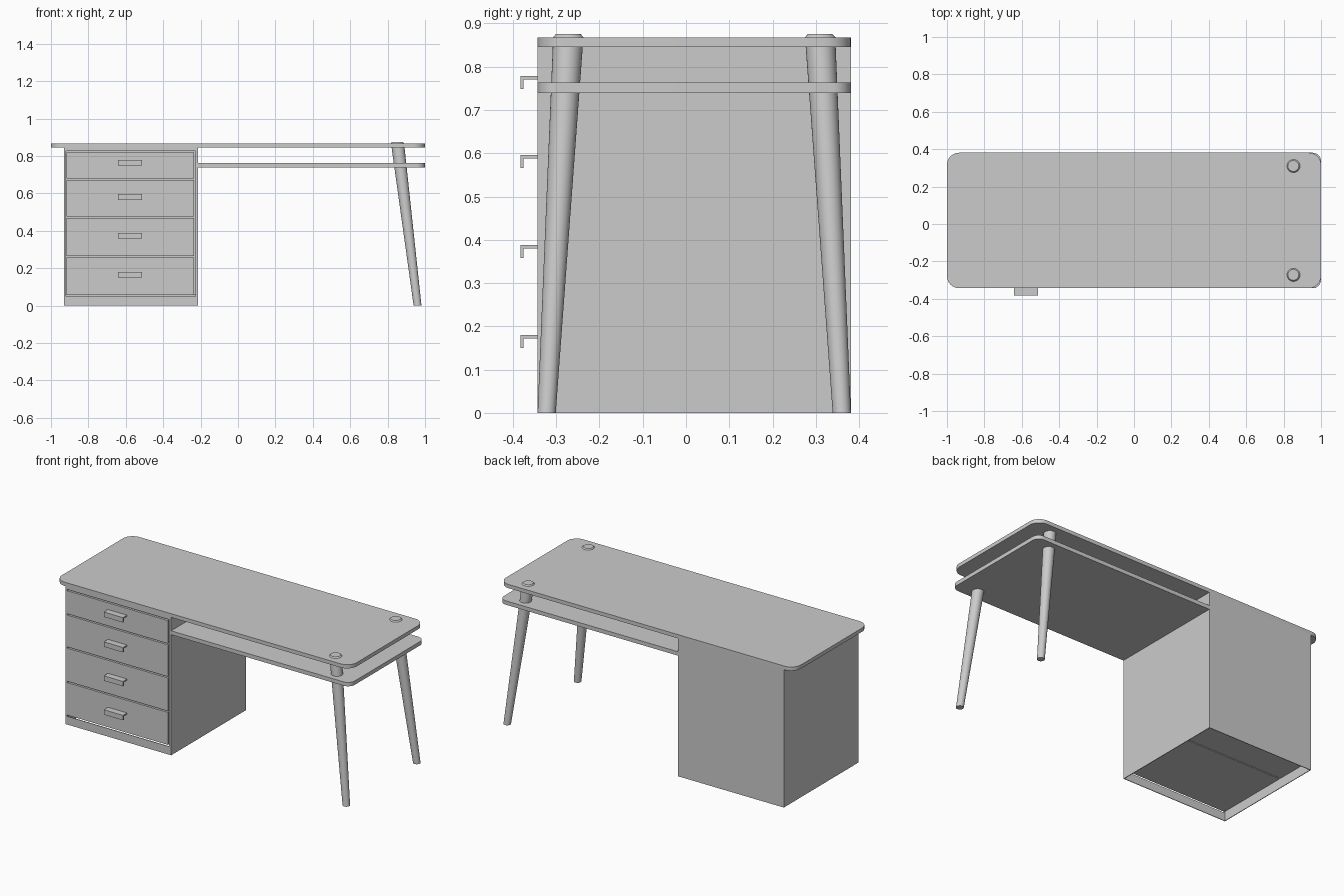
import bpy, bmesh, math
from mathutils import Matrix, Vector

cube = bpy.data.objects.get("Cube")
if cube:
    bpy.data.objects.remove(cube, do_unlink=True)

grey = bpy.data.materials.new("plain grey")
grey.use_nodes = True
grey.diffuse_color = (0.6, 0.6, 0.6, 1)
grey.node_tree.nodes["Principled BSDF"].inputs["Base Color"].default_value = (0.6, 0.6, 0.6, 1)

FRONT, BACK = -0.343, 0.381
MID_Y = (FRONT + BACK) / 2
LEFT, RIGHT, TOP = -0.93, -0.213, 0.845      # cabinet extents
WALL, REVEAL = 0.004, 0.02


def finish(name, bm, smooth=False):
    bmesh.ops.recalc_face_normals(bm, faces=bm.faces)
    mesh = bpy.data.meshes.new(name)
    bm.to_mesh(mesh)
    bm.free()
    mesh.materials.append(grey)
    obj = bpy.data.objects.new(name, mesh)
    bpy.context.collection.objects.link(obj)
    bpy.ops.object.select_all(action='DESELECT')
    obj.select_set(True)
    bpy.context.view_layer.objects.active = obj
    if smooth:
        bpy.ops.object.shade_smooth_by_angle(angle=math.radians(30))
    return obj


def box(name, x, y, z):
    bm = bmesh.new()
    size = [b - a for a, b in (x, y, z)]
    centre = [(a + b) / 2 for a, b in (x, y, z)]
    bmesh.ops.create_cube(bm, size=1, matrix=Matrix.Translation(centre) @ Matrix.Diagonal((*size, 1)))
    return finish(name, bm)


def extrude_outline(name, points, axis, depth, smooth=False):
    bm = bmesh.new()
    face = bm.faces.new([bm.verts.new(p) for p in points])
    grown = bmesh.ops.extrude_face_region(bm, geom=[face])["geom"]
    verts = [v for v in grown if isinstance(v, bmesh.types.BMVert)]
    bmesh.ops.translate(bm, verts=verts, vec=Vector(axis) * depth)
    return finish(name, bm, smooth)


def board(name, x0, x1, z0, z1, radius, round_left):
    """Flat board with rounded corners, square at the left end if wanted."""
    points = []
    corners = [(x1, BACK, 0, True), (x0, BACK, 90, round_left),
               (x0, FRONT, 180, round_left), (x1, FRONT, 270, True)]
    for cx, cy, start, rounded in corners:
        if not rounded:
            points.append((cx, cy, z0))
            continue
        ox = cx - math.copysign(radius, cx)
        oy = cy - math.copysign(radius, cy)
        for i in range(11):
            a = math.radians(start + 9 * i)
            points.append((ox + radius * math.cos(a), oy + radius * math.sin(a), z0))
    return extrude_outline(name, points, (0, 0, 1), z1 - z0, True)


def cut(target, cutter):
    cutter.hide_render = True
    mod = target.modifiers.new("cut", 'BOOLEAN')
    mod.operation, mod.solver, mod.object = 'DIFFERENCE', 'EXACT', cutter
    bpy.context.view_layer.objects.active = target
    bpy.ops.object.modifier_apply(modifier=mod.name)
    bpy.data.objects.remove(cutter, do_unlink=True)


def leg(name, side):
    """Tapered splayed leg whose chamfered end shows through the desktop."""
    rings = [(0.96, 0.341, 0, 0.021), (0.853, 0.291, 0.868, 0.035), (0.852, 0.291, 0.875, 0.029)]
    bm = bmesh.new()
    loops = []
    for x, dy, z, r in rings:
        turns = [math.tau * i / 32 for i in range(32)]
        loops.append([bm.verts.new((x + r * math.cos(a), MID_Y + side * dy + r * math.sin(a), z))
                      for a in turns])
    for low, high in zip(loops, loops[1:]):
        for i in range(32):
            j = (i + 1) % 32
            bm.faces.new((low[i], low[j], high[j], high[i]))
    bm.faces.new(loops[0])
    bm.faces.new(loops[-1])
    return finish(name, bm, True)


# Desktop and the lower shelf
board("desktop", -1, 1, TOP, 0.868, 0.065, True)
board("lower_shelf", RIGHT - 0.002, 1, 0.739, 0.763, 0.045, False)

# Cabinet with a drawer bay, a hollow plinth and a seam in its floor
cabinet = box("cabinet", (LEFT, RIGHT), (FRONT, BACK), (0, TOP))
cut(cabinet, box("bay_cutter", (-0.92, -0.228), (FRONT - 0.1, FRONT + REVEAL), (0.05, 0.828)))
cut(cabinet, box("plinth_cutter", (LEFT + WALL, RIGHT - WALL), (FRONT + WALL, BACK - WALL), (-0.1, 0.058)))
cut(cabinet, box("seam_cutter", (LEFT + WALL, RIGHT - WALL), (0.122, 0.128), (0.04, 0.075)))

# Drawers, each with an angled pull
drawers = [(0.058, 0.257, 0.18), (0.265, 0.468, 0.388), (0.476, 0.671, 0.596), (0.679, 0.82, 0.779)]
for n, (z0, z1, pull) in enumerate(drawers, 1):
    box(f"drawer_{n}", (-0.918, -0.236), (FRONT, FRONT + REVEAL), (z0, z1))
    profile = [(0, 0), (-0.04, 0), (-0.04, -0.03), (-0.032, -0.03), (-0.032, -0.008), (0, -0.008)]
    extrude_outline(f"drawer_pull_{n}", [(-0.642, FRONT + y, pull + z) for y, z in profile],
                    (1, 0, 0), 0.13)

# Legs under the open end
leg("front_leg", -1)
leg("back_leg", 1)
